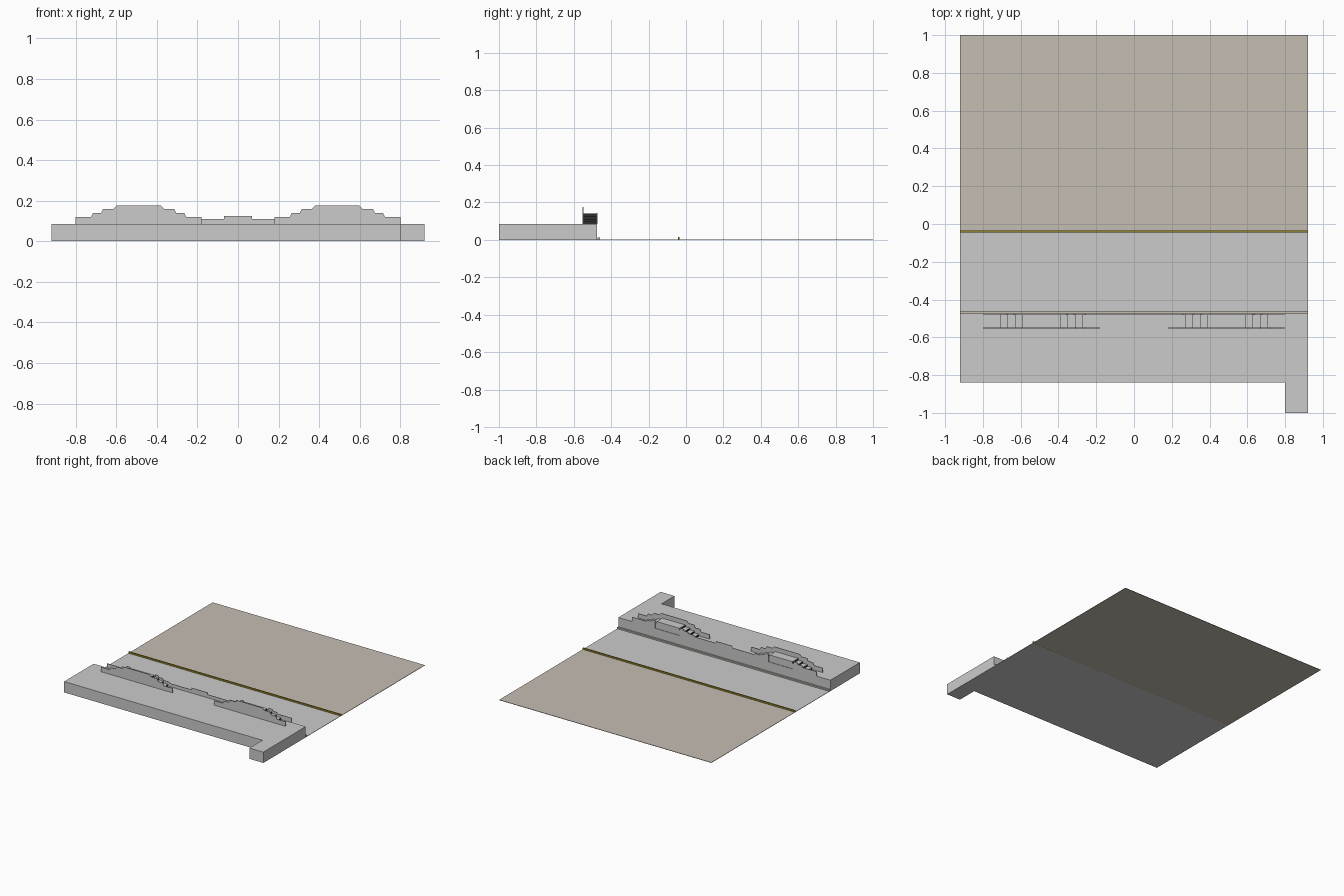
import bpy, bmesh

if "Cube" in bpy.data.objects:
    bpy.data.objects.remove(bpy.data.objects["Cube"])

def material(name, rgb):
    m = bpy.data.materials.new(name)
    m.diffuse_color = (*rgb, 1)
    m.use_nodes = True
    m.node_tree.nodes["Principled BSDF"].inputs["Base Color"].default_value = m.diffuse_color
    return m

tan = material("tan_paving", (0.56, 0.51, 0.45))
gold = material("gold_line", (0.30, 0.23, 0.02))
dark = material("dark_riser", (0.03, 0.03, 0.03))

def extrude_profile(name, pts, axis, a, b, mats=()):
    """Extrude a 2D outline from a to b along y (x,z outline) or z (x,y outline)."""
    bm = bmesh.new()
    co = (lambda p, t: (p[0], t, p[1])) if axis == 'y' else (lambda p, t: (p[0], p[1], t))
    face = bm.faces.new([bm.verts.new(co(p, a)) for p in pts])
    ret = bmesh.ops.extrude_face_region(bm, geom=[face])
    delta = (0, b - a, 0) if axis == 'y' else (0, 0, b - a)
    bmesh.ops.translate(bm, vec=delta, verts=[v for v in ret['geom'] if isinstance(v, bmesh.types.BMVert)])
    bmesh.ops.recalc_face_normals(bm, faces=bm.faces)
    me = bpy.data.meshes.new(name)
    bm.to_mesh(me)
    bm.free()
    ob = bpy.data.objects.new(name, me)
    bpy.context.collection.objects.link(ob)
    for m in mats:
        me.materials.append(m)
    return ob

def box(name, x0, x1, y0, y1, z0, z1, *mats):
    return extrude_profile(name, [(x0, y0), (x1, y0), (x1, y1), (x0, y1)], 'z', z0, z1, mats)

W, DECK = 0.92, 0.085

# Ground surfaces and lines
box("road", -W, W, -0.475, -0.035, 0, 0.003)
box("paving", -W, W, -0.035, 1, 0, 0.003, tan)
box("gold_kerb", -W, W, -0.044, -0.034, 0, 0.015, gold)
box("tan_kerb", -W, W, -0.473, -0.46, 0, 0.014, tan)

# Raised deck with a leg at the front right corner
extrude_profile("deck", [(-W, -0.84), (0.8, -0.84), (0.8, -1), (W, -1), (W, -0.475), (-W, -0.475)],
                'z', 0, DECK)

# Low centre part of the back wall, ending in stepped stair walls
half = [(0.07, 0.125), (0.07, 0.11), (0.255, 0.11), (0.265, 0.12), (0.31, 0.12),
        (0.32, 0.132), (0.35, 0.132), (0.36, 0.145), (0.385, 0.145), (0.385, DECK)]
extrude_profile("back_wall_centre", half + [(-x, z) for x, z in reversed(half)], 'y', -0.479, -0.4745)

# Stepped arches with stairs behind them, left and right
arch = [(0.10, 0.175), (0.11, 0.175), (0.125, 0.16), (0.175, 0.16), (0.185, 0.14),
        (0.225, 0.14), (0.235, 0.12), (0.31, 0.12), (0.31, DECK)]
stair = [(0.10, 0.14), (0.10, 0.126), (0.14, 0.126), (0.14, 0.113), (0.18, 0.113),
         (0.18, 0.099), (0.22, 0.099), (0.22, DECK)]
outer = [(0.11, 0.145), (0.14, 0.145), (0.15, 0.132), (0.18, 0.132), (0.19, 0.12),
         (0.31, 0.12), (0.31, DECK), (0.11, DECK)]
for side, s in (("left", -1), ("right", 1)):
    c = 0.49 * s
    mirrored = lambda p: [(c + x, z) for x, z in p] + [(c - x, z) for x, z in reversed(p)]
    extrude_profile(side + "_front_arch", mirrored(arch), 'y', -0.554, -0.549)
    steps = extrude_profile(side + "_stairs", mirrored(stair), 'y', -0.549, -0.479, (None, dark))
    for f in steps.data.polygons:
        f.material_index = int(abs(f.normal.x) > 0.5)
    extrude_profile(side + "_back_wall", [(c + s * x, z) for x, z in outer], 'y', -0.479, -0.4745)
